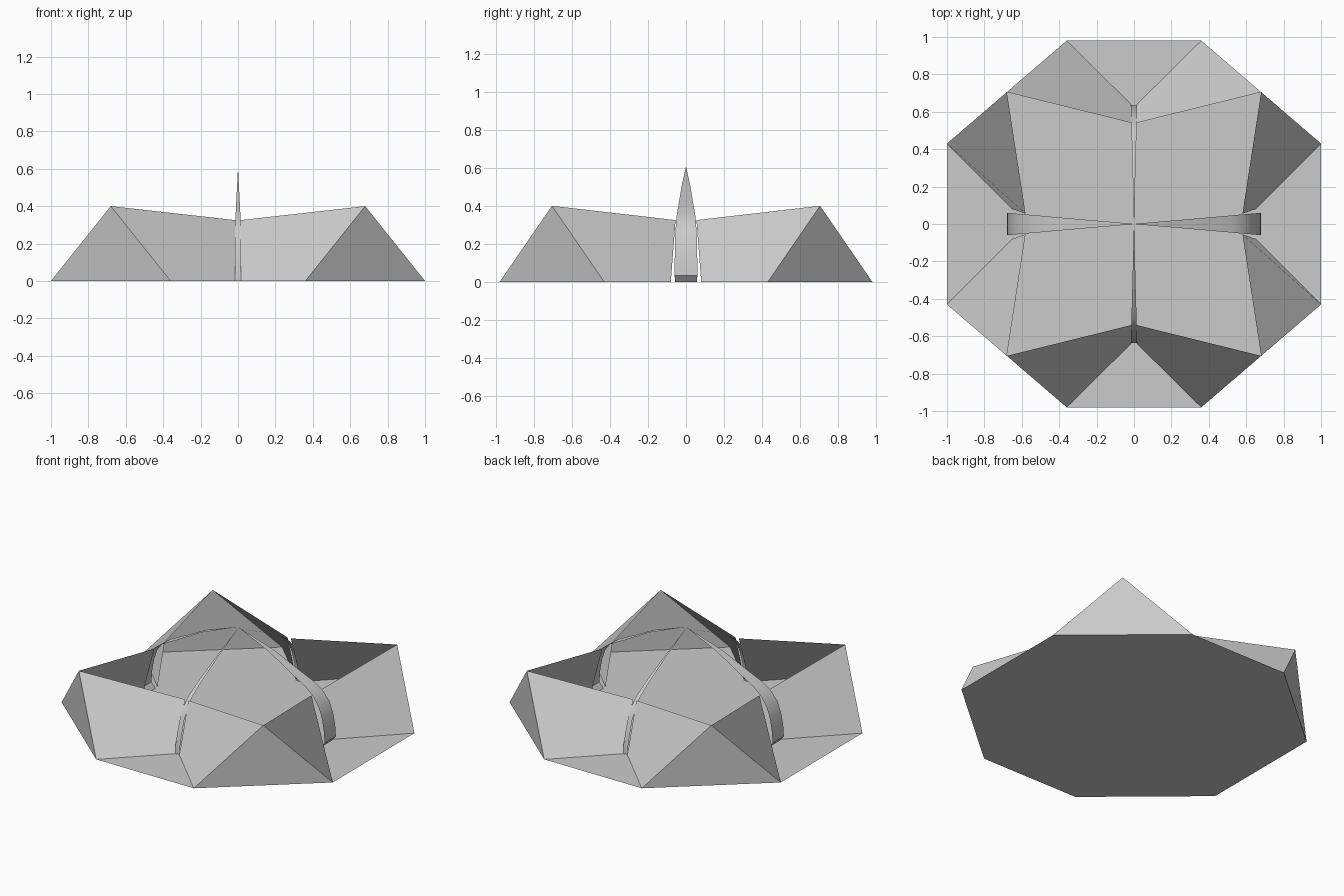
import bpy
import math

if "Cube" in bpy.data.objects:
    bpy.data.objects.remove(bpy.data.objects["Cube"])


def sheet(name, verts, faces, smooth=False):
    mesh = bpy.data.meshes.new(name)
    mesh.from_pydata(verts, [], faces)
    mesh.update()
    obj = bpy.data.objects.new(name, mesh)
    bpy.context.collection.objects.link(obj)
    if smooth:
        bpy.ops.object.select_all(action='DESELECT')
        obj.select_set(True)
        bpy.context.view_layer.objects.active = obj
        bpy.ops.object.shade_smooth_by_angle(angle=math.radians(35))
    return obj


# Flat eight-sided floor
quarter = [(1, 0.43), (0.36, 0.98)]
ring = (quarter + [(-x, y) for x, y in quarter[::-1]]
        + [(-x, -y) for x, y in quarter]
        + [(x, -y) for x, y in quarter[::-1]])
sheet("floor", [(x, y, 0) for x, y in ring], [tuple(range(8))])

# Folded corner flap: upright triangle plus two leaning walls, one per corner
corner = [(0.68, 0.705, 0.40), (0.36, 0.98, 0), (1.0, 0.43, 0),
          (0.016, 0.64, 0), (0.012, 0.54, 0.325),
          (0.65, 0.08, 0), (0.58, 0.055, 0.325)]
panels = [(0, 2, 1), (0, 1, 3, 4), (0, 6, 5, 2)]
for i, (sx, sy) in enumerate([(1, 1), (-1, 1), (-1, -1), (1, -1)]):
    faces = panels if sx * sy > 0 else [f[::-1] for f in panels]
    sheet(f"corner_flap_{i + 1}", [(x * sx, y * sy, z) for x, y, z in corner], faces)


# Tapered straps that rise from the floor and meet at the central point
def strap(name, profile, angle, slope):
    c, s = math.cos(angle), math.sin(angle)
    verts = []
    for d, z in profile:
        w = max(d * slope, 0.0005)
        for side in (-w, w):
            verts.append((d * c - side * s, d * s + side * c, z))
    faces = [(2 * i, 2 * i + 2, 2 * i + 3, 2 * i + 1) for i in range(len(profile) - 1)]
    sheet(name, verts, faces, smooth=True)


wide = [(0, 0.605), (0.25, 0.51), (0.44, 0.41), (0.53, 0.365), (0.59, 0.32),
        (0.635, 0.26), (0.66, 0.19), (0.675, 0.11), (0.68, 0.035), (0.65, 0)]
narrow = [(0, 0.595), (0.25, 0.475), (0.42, 0.385), (0.50, 0.335), (0.55, 0.285),
          (0.59, 0.21), (0.615, 0.13), (0.635, 0.05), (0.637, 0)]
strap("right_strap", wide, 0, 0.088)
strap("left_strap", wide, math.pi, 0.088)
strap("back_strap", narrow, math.pi / 2, 0.027)
strap("front_strap", narrow, -math.pi / 2, 0.027)
